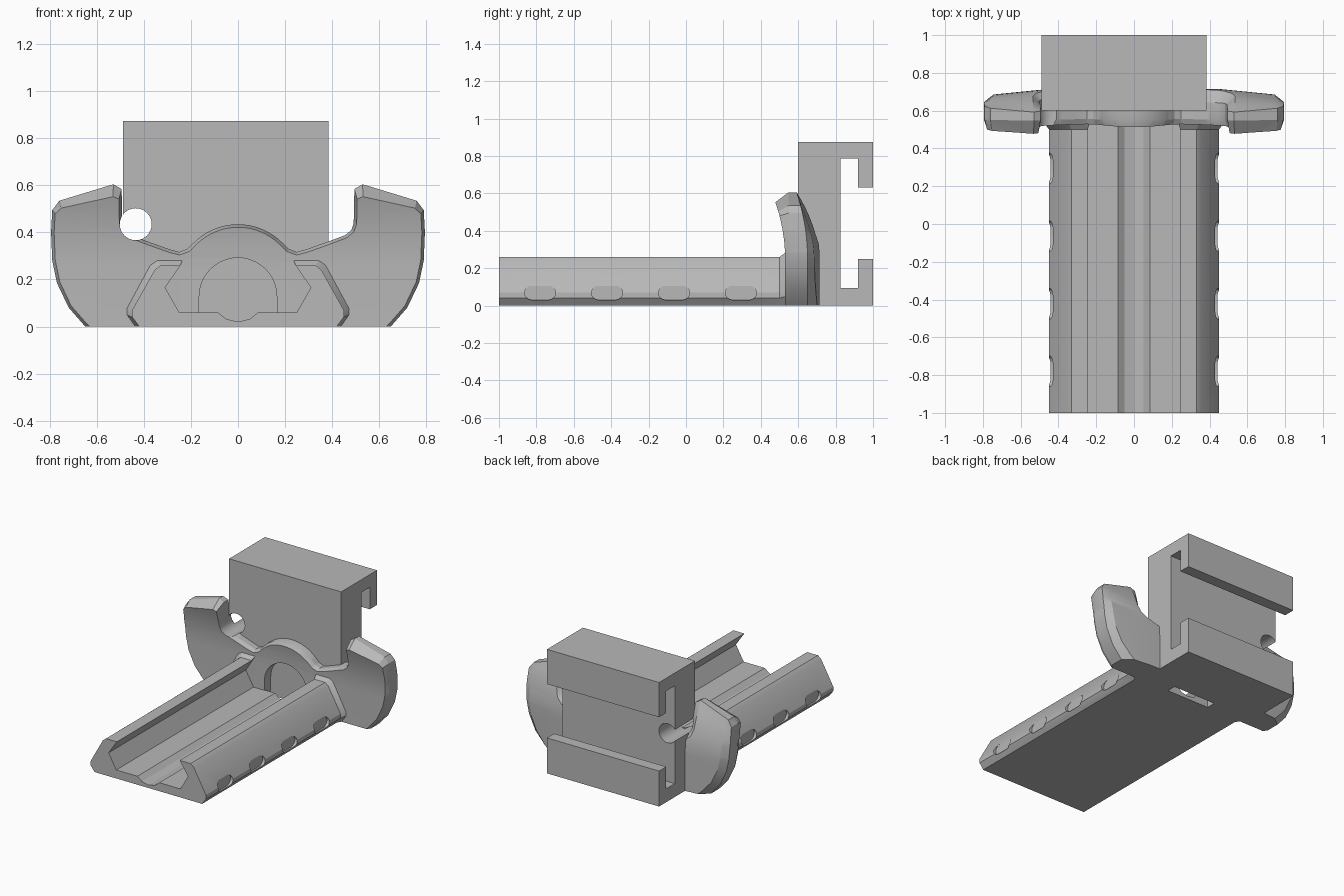
import bpy, bmesh, math
from mathutils import Vector

old = bpy.data.objects.get("Cube")
if old:
    bpy.data.objects.remove(old, do_unlink=True)

grey = bpy.data.materials.new("plain grey")
grey.use_nodes = True
COLOR = (0.48, 0.48, 0.48, 1)
grey.diffuse_color = COLOR
grey.node_tree.nodes["Principled BSDF"].inputs["Base Color"].default_value = COLOR


def mirrored(half):
    """Close a half outline that starts at the centre line."""
    return half + [(-x, z) for x, z in reversed(half) if x > 0]


def inset(points, amount):
    """Move each outline point inward along its averaged normal."""
    result = []
    for i, p in enumerate(points):
        p = Vector(p)
        a = (p - Vector(points[i - 1])).normalized()
        b = (Vector(points[(i + 1) % len(points)]) - p).normalized()
        n = Vector((-a.y - b.y, a.x + b.x)).normalized()
        result.append(tuple(p - n * amount))
    return result


def loft(layers, axis="y"):
    """Join equal outlines placed along an axis and cap both ends."""
    bm = bmesh.new()
    rings = []
    for pts, t in layers:
        rings.append([bm.verts.new((a, t, b) if axis == "y" else (t, a, b)) for a, b in pts])
    for r, s in zip(rings, rings[1:]):
        for i in range(len(r)):
            j = (i + 1) % len(r)
            bm.faces.new((r[i], r[j], s[j], s[i]))
    bm.faces.new(rings[0])
    bm.faces.new(rings[-1])
    return bm


def finish(name, bm):
    bmesh.ops.recalc_face_normals(bm, faces=bm.faces)
    mesh = bpy.data.meshes.new(name)
    bm.to_mesh(mesh)
    bm.free()
    obj = bpy.data.objects.new(name, mesh)
    bpy.context.collection.objects.link(obj)
    mesh.materials.append(grey)
    return obj


def activate(obj):
    bpy.ops.object.select_all(action="DESELECT")
    obj.select_set(True)
    bpy.context.view_layer.objects.active = obj


def cut(obj, cutter_bm):
    cutter = finish("cutter", cutter_bm)
    cutter.hide_render = True
    mod = obj.modifiers.new("cut", "BOOLEAN")
    mod.operation = "DIFFERENCE"
    mod.solver = "EXACT"
    mod.object = cutter
    activate(obj)
    bpy.ops.object.modifier_apply(modifier=mod.name)
    bpy.data.objects.remove(cutter, do_unlink=True)


def arc(cx, cz, r, start, end, n):
    return [(cx + r * math.cos(math.radians(start + (end - start) * i / n)),
             cz + r * math.sin(math.radians(start + (end - start) * i / n))) for i in range(n + 1)]


def smooth(obj, degrees):
    activate(obj)
    bpy.ops.object.shade_smooth_by_angle(angle=math.radians(degrees))


# Channel rail with a flared collar where it meets the plate
channel = [(0, .02), (.05, .032), (.085, .06), (.25, .06), (.31, .165)]
walls = [(.245, .26), (.33, .26), (.355, .24), (.45, .07), (.45, .04), (.42, 0)]
flare = [(.235, .285), (.345, .285), (.375, .265), (.475, .08), (.475, .05), (.44, 0)]
rail_shape = mirrored(channel + walls)
rail = finish("channel_rail", loft([(rail_shape, -1), (rail_shape, .5),
                                    (mirrored(channel + flare), .535)]))

# Rounded grip notches on both rail sides
for side in (-1, 1):
    for k in range(4):
        y = -.78 + .358 * k
        slot = arc(y + .045, .068, .038, -90, 90, 8) + arc(y - .045, .068, .038, 90, 270, 8)
        cut(rail, loft([(slot, side * .43), (slot, side * .52)], "x"))
smooth(rail, 25)

# Clamp block with a C-shaped slot along its back
c_shape = [(.6, 0), (1, 0), (1, .25), (.92, .25), (.92, .095), (.825, .095),
           (.825, .785), (.92, .785), (.92, .63), (1, .63), (1, .875), (.6, .875)]
block = finish("clamp_block", loft([(c_shape, -.49), (c_shape, .385)], "x"))
hole = arc(-.435, .435, .068, 0, 348.75, 31)
cut(block, loft([(hole, .4), (hole, .9)]))
smooth(block, 20)

# Winged plate: bevelled outline, then bent forward towards the top
half = arc(0, .17, .265, 90, 45, 8) + [
    (.215, .33), (.25, .317), (.29, .328), (.38, .36), (.455, .388), (.482, .41), (.492, .44),
    (.495, .585), (.53, .605), (.76, .535), (.79, .495), (.795, .4), (.79, .28),
    (.77, .185), (.72, .08), (.65, 0), (.52, -.12)]
half[0] = (0, .435)
outline = mirrored(half)
front = [(x, z - max(0, z - .45) * .28) for x, z in inset(outline, .013)]
bm = loft([(front, .53), (outline, .555), (outline, .65), (inset(outline, .045), .715)])


def bisect(co, no, clear=False):
    geom = bm.verts[:] + bm.edges[:] + bm.faces[:]
    bmesh.ops.bisect_plane(bm, geom=geom, plane_co=co, plane_no=no, clear_inner=clear)


bisect((0, 0, 0), (0, 0, 1), True)
bmesh.ops.holes_fill(bm, edges=[e for e in bm.edges if e.is_boundary], sides=0)
for x in (-.45, .45):
    bisect((x, 0, 0), (1, 0, 0))
for k in range(8):
    bisect((0, 0, .25 + .04 * k), (0, 0, 1))

bend = [(.53, 1), (.555, .1), (.65, .8), (.715, 1.6)]
for v in bm.verts:
    y = v.co.y
    for (y0, w0), (y1, w1) in zip(bend, bend[1:]):
        if y0 - .001 <= y <= y1 + .001:
            w = w0 + (w1 - w0) * (y - y0) / (y1 - y0)
            break
    v.co.y -= w * .045 * (max(0, v.co.z - .25) / .28) ** 2
    if y > .65:
        v.co.y -= (y - .65) / .065 * max(0, abs(v.co.x) - .45) * .1
plate = finish("winged_plate", bm)

# Arched opening through the plate, closed behind by the block
arch = [(-.165, -.1), (.165, -.1)] + arc(0, .127, .165, 0, 180, 24)
cut(plate, loft([(arch, .4), (arch, .6)]))
cut(plate, loft([(hole, .4), (hole, .9)]))
smooth(plate, 22)
